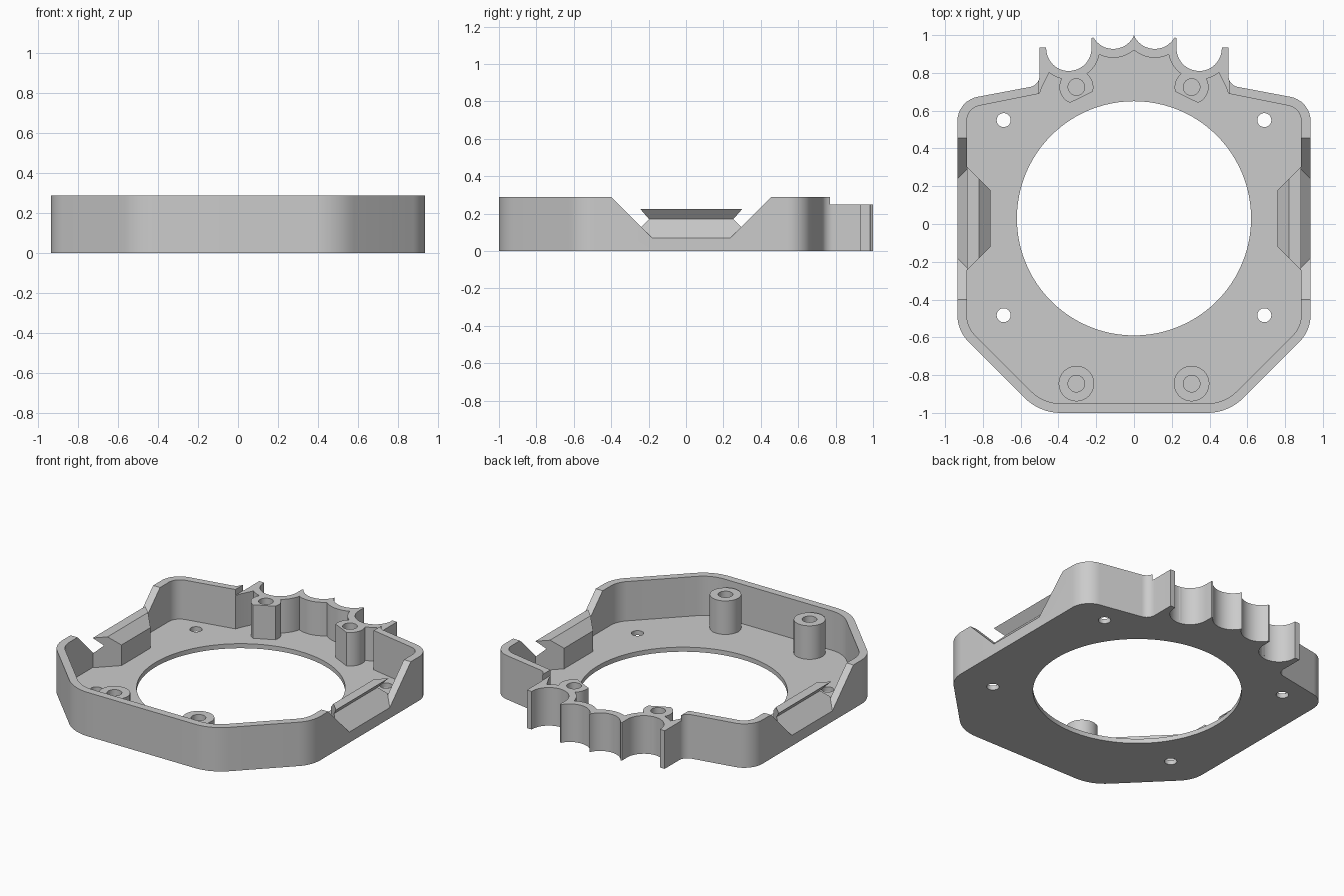
import bpy, bmesh
from math import sin, cos, tan, radians
from mathutils import Vector

if "Cube" in bpy.data.objects:
    bpy.data.objects.remove(bpy.data.objects["Cube"])

HEIGHT, LOW, FLOOR = 0.288, 0.25, 0.03
MID = 0.028                      # middle of the side clips along y

grey = bpy.data.materials.new("plain_grey")
grey.use_nodes = True
grey.diffuse_color = (0.6, 0.6, 0.6, 1)
grey.node_tree.nodes["Principled BSDF"].inputs["Base Color"].default_value = grey.diffuse_color


def arc(cx, cy, r, a0, a1, n=16):
    angles = [radians(a0 + (a1 - a0) * i / n) for i in range(n + 1)]
    return [(cx + r * cos(a), cy + r * sin(a)) for a in angles]


def rounded(points, n=8):
    """Round the inner corners of an open path of (x, y, radius)."""
    out = []
    for i, (x, y, r) in enumerate(points):
        p = Vector((x, y))
        if r == 0:
            out.append((x, y))
            continue
        u = (Vector(points[i - 1][:2]) - p).normalized()
        v = (Vector(points[i + 1][:2]) - p).normalized()
        half = u.angle(v) / 2
        centre = p + (u + v).normalized() * (r / sin(half))
        a, b = p + u * (r / tan(half)) - centre, p + v * (r / tan(half)) - centre
        for k in range(n + 1):
            out.append(tuple(centre + a.lerp(b, k / n).normalized() * r))
    return out


def mirrored(half):
    return half + [(-x, y) for x, y in reversed(half) if x > 0.001]


def loft(name, lower, upper):
    """Close two matching loops of 3D points into a solid facing outward."""
    bm = bmesh.new()
    a = [bm.verts.new(p) for p in lower]
    b = [bm.verts.new(p) for p in upper]
    bm.faces.new(a[::-1])
    bm.faces.new(b)
    for i in range(len(a)):
        j = (i + 1) % len(a)
        bm.faces.new((a[i], a[j], b[j], b[i]))
    bm.normal_update()
    if bm.calc_volume(signed=True) < 0:
        bmesh.ops.reverse_faces(bm, faces=bm.faces[:])
    mesh = bpy.data.meshes.new(name)
    bm.to_mesh(mesh)
    bm.free()
    mesh.materials.append(grey)
    ob = bpy.data.objects.new(name, mesh)
    bpy.context.collection.objects.link(ob)
    return ob


def prism(name, outline, z0, z1):
    return loft(name, [(x, y, z0) for x, y in outline], [(x, y, z1) for x, y in outline])


def disc(name, x, y, r, z0, z1, n=32):
    return prism(name, arc(x, y, r, 0, 360, n)[:-1], z0, z1)


def activate(ob):
    bpy.ops.object.select_all(action='DESELECT')
    ob.select_set(True)
    bpy.context.view_layer.objects.active = ob


def cut(ob, cutter):
    activate(ob)
    mod = ob.modifiers.new("cut", 'BOOLEAN')
    mod.operation, mod.solver, mod.object = 'DIFFERENCE', 'EXACT', cutter
    bpy.ops.object.modifier_apply(modifier=mod.name)
    bpy.data.objects.remove(cutter)


def smooth(ob):
    activate(ob)
    bpy.ops.object.shade_smooth_by_angle(angle=radians(30))


# Tray: outer outline with four scallops along the back
outer = rounded([(0, -1, 0), (0.5, -1, 0.27), (0.935, -0.565, 0.2), (0.935, 0.653, 0.13),
                 (0.5, 0.735, 0.06), (0.5, 0.935, 0), (0.465, 0.935, 0)])
outer += arc(0.345, 0.93, 0.12, 0, -180, 24) + [(0.225, 0.985)]
outer += arc(0.11, 1.048, 0.121, -30, -150, 16) + [(0, 1)]
tray = prism("tray", mirrored(outer), 0, HEIGHT)

# Hollow inside, following the wall at an even thickness
inner = rounded([(0, -0.95, 0), (0.48, -0.95, 0.22), (0.885, -0.545, 0.15), (0.885, 0.613, 0.08),
                 (0.5, 0.69, 0), (0.485, 0.73, 0)])
inner += arc(0.345, 0.93, 0.165, -51, -166, 20) + [(0.183, 0.898)]
inner += arc(0.11, 1.048, 0.168, -67, -128, 12) + [(0, 0.92)]
cut(tray, prism("hollow", mirrored(inner), FLOOR, 1))

# Lower wall along the scallops
cut(tray, prism("step", [(-0.502, 0.6), (0.502, 0.6), (0.502, 1.1), (-0.502, 1.1)], LOW, 1))

# Sloped notches through both side walls
notch = [(-0.21, 0.07), (0.21, 0.07), (0.46, 0.32), (-0.46, 0.32)]
for s in (-1, 1):
    cut(tray, loft("notch", [(s * 0.87, MID + y, z) for y, z in notch],
                   [(s * 1.0, MID + y, z) for y, z in notch]))

# Large opening and four screw holes
cut(tray, disc("opening", 0, 0.03, 0.62, -0.1, 0.1, 96))
for s in (-1, 1):
    for y in (0.55, -0.483):
        cut(tray, disc("screw_hole", s * 0.69, y, 0.037, -0.1, 0.1))
smooth(tray)

for s, side in ((1, "left"), (-1, "right")):
    # Screw posts: round at the front, flattened on one side at the back
    front = disc("front_post_" + side, s * 0.305, -0.845, 0.094, FLOOR - 0.01, LOW, 40)
    shape = [(s * x, y) for x, y in arc(0.305, 0.725, 0.09, -68, 196, 28)]
    back = prism("back_post_" + side, shape, FLOOR - 0.01, LOW)
    for post, y in ((front, -0.845), (back, 0.725)):
        cut(post, disc("bore", s * 0.305, y, 0.044, FLOOR, 1))
        smooth(post)

    # Ramp on the lowered wall, widening up the notch sides
    ramp = [(0.935, 0.07, 0.21), (0.88, 0.125, 0.265), (0.88, 0.07, 0.21)]
    loft("ramp_" + side, [(s * x, MID - h, z) for x, z, h in ramp],
         [(s * x, MID + h, z) for x, z, h in ramp])

    # Hooked clip with ends tapering inward
    hook = [(0.882, 0.02), (0.882, 0.123), (0.835, 0.17), (0.883, 0.225),
            (0.82, 0.225), (0.76, 0.165), (0.76, 0.02)]
    loft("clip_" + side, [(s * x, MID + 0.61 - x, z) for x, z in hook],
         [(s * x, MID - 0.61 + x, z) for x, z in hook])
